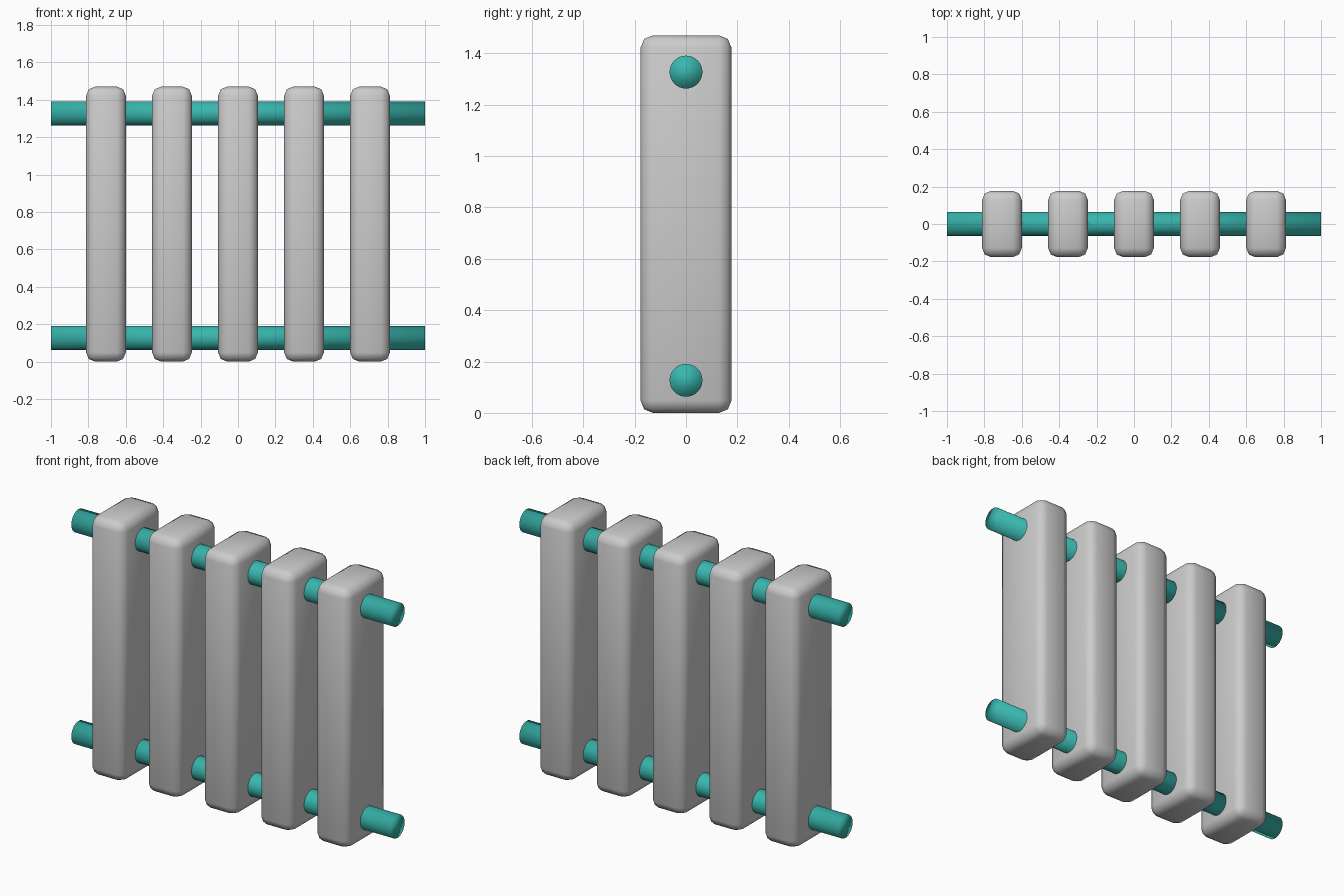
import bpy, math

if "Cube" in bpy.data.objects:
    bpy.data.objects.remove(bpy.data.objects["Cube"])

FIN_W, FIN_D, FIN_H = 0.212, 0.354, 1.47
SPACING = 0.353

teal = bpy.data.materials.new("teal")
teal.diffuse_color = (0.04, 0.47, 0.42, 1)
teal.use_nodes = True
teal.node_tree.nodes["Principled BSDF"].inputs["Base Color"].default_value = teal.diffuse_color


def fin(i):
    # Upright slab with softly rounded edges
    bpy.ops.mesh.primitive_cube_add(size=1, location=((i - 2) * SPACING, 0, FIN_H / 2))
    ob = bpy.context.object
    ob.name = f"radiator_fin_{i + 1}"
    ob.scale = (FIN_W, FIN_D, FIN_H)
    bpy.ops.object.transform_apply(location=False, rotation=False, scale=True)
    bevel = ob.modifiers.new("rounded_edges", 'BEVEL')
    bevel.width = 0.048
    bevel.segments = 2
    bpy.ops.object.shade_smooth()


def pipe(name, z):
    # Full-length pipe running through every fin
    bpy.ops.mesh.primitive_cylinder_add(vertices=32, radius=0.064, depth=2,
                                        location=(0, 0, z),
                                        rotation=(0, math.pi / 2, 0))
    ob = bpy.context.object
    ob.name = name
    ob.data.materials.append(teal)
    bpy.ops.object.shade_smooth()


for i in range(5):
    fin(i)

pipe("lower_pipe", 0.127)
pipe("upper_pipe", 1.327)
